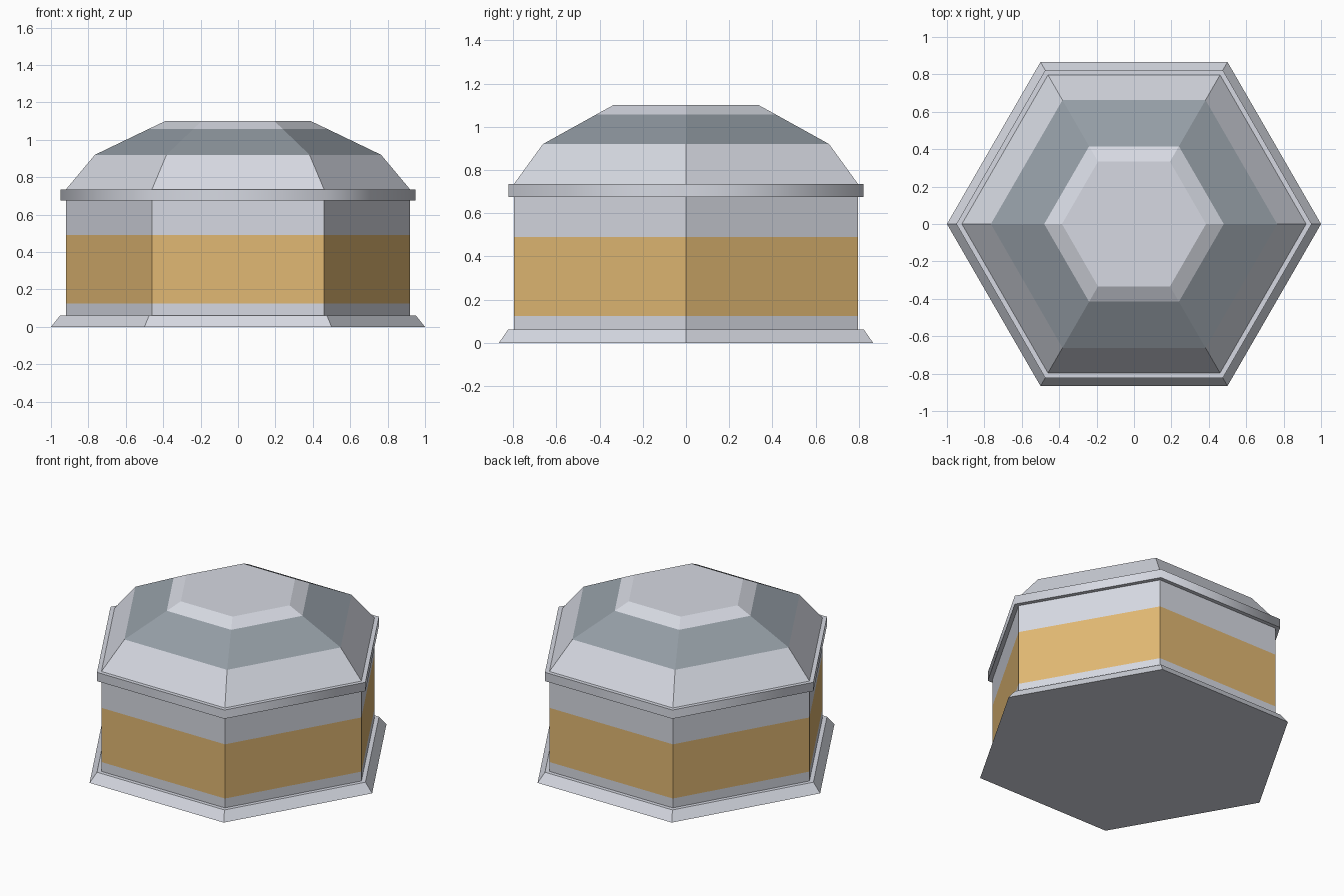
import bpy, bmesh, math

if "Cube" in bpy.data.objects:
    bpy.data.objects.remove(bpy.data.objects["Cube"])


def srgb(*c):
    return [(v / 255 / 12.92) if v < 10 else ((v / 255 + 0.055) / 1.055) ** 2.4 for v in c] + [1]


def material(name, *c):
    m = bpy.data.materials.new(name)
    m.diffuse_color = srgb(*c)
    m.use_nodes = True
    m.node_tree.nodes["Principled BSDF"].inputs["Base Color"].default_value = m.diffuse_color
    return m


LIGHT = material("light_grey", 214, 217, 226)
GOLD = material("gold", 225, 184, 115)
DARK = material("dark_grey", 148, 157, 165)


def hex_loft(name, profile, mats, cap_bottom=False, cap_top=False, bands=None):
    """Sweep a (radius, height) profile round six corners; bands gives a material per strip."""
    bm = bmesh.new()
    rings = [[bm.verts.new((r * math.cos(i * math.pi / 3), r * math.sin(i * math.pi / 3), z))
              for i in range(6)] for r, z in profile]
    for k in range(len(rings) - 1):
        for i in range(6):
            j = (i + 1) % 6
            f = bm.faces.new((rings[k][i], rings[k][j], rings[k + 1][j], rings[k + 1][i]))
            f.material_index = bands[k] if bands else 0
    if cap_bottom:
        bm.faces.new(rings[0][::-1])
    if cap_top:
        bm.faces.new(rings[-1])
    me = bpy.data.meshes.new(name)
    bm.to_mesh(me)
    bm.free()
    for m in mats:
        me.materials.append(m)
    ob = bpy.data.objects.new(name, me)
    bpy.context.collection.objects.link(ob)
    return ob


# Sloped foot with a narrow ledge
hex_loft("base", [(1.0, 0), (0.95, 0.062), (0.92, 0.062)], [LIGHT], cap_bottom=True)

# Upright walls with a wide gold band
hex_loft("walls", [(0.92, 0.062), (0.92, 0.125), (0.92, 0.49), (0.92, 0.676)],
         [LIGHT, GOLD], bands=[0, 1, 0])

# Projecting rim, softly shaded round its sides
rim = hex_loft("rim", [(0.92, 0.676), (0.95, 0.676), (0.95, 0.735), (0.92, 0.735)], [LIGHT])
bpy.context.view_layer.objects.active = rim
rim.select_set(True)
bpy.ops.object.shade_smooth_by_angle(angle=math.radians(65))

# Faceted roof with a dark band below the flat top
hex_loft("roof", [(0.92, 0.735), (0.765, 0.92), (0.48, 1.057), (0.385, 1.102)],
         [LIGHT, DARK], cap_top=True, bands=[0, 1, 0])
